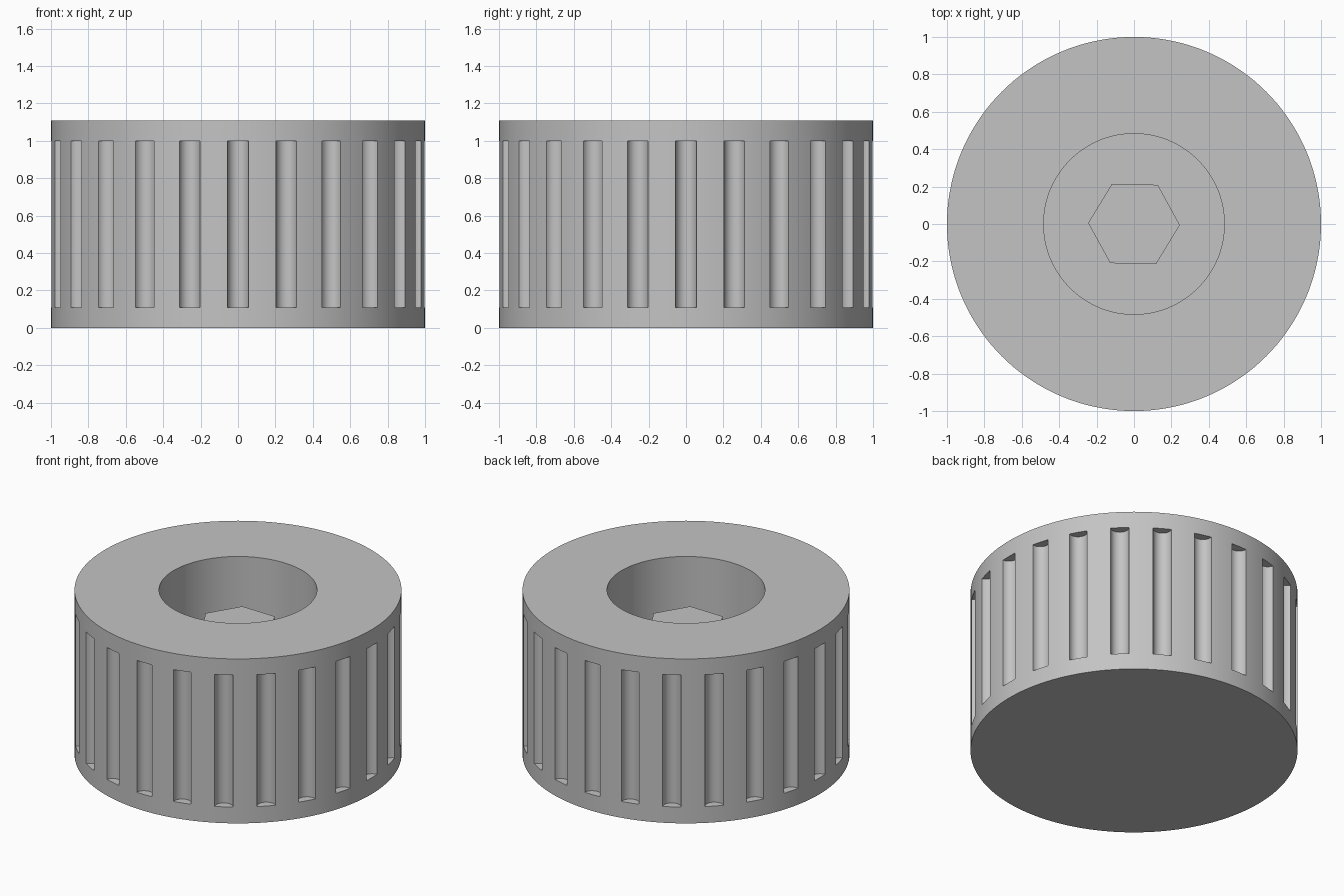
import bpy, bmesh, math
from mathutils import Matrix

if "Cube" in bpy.data.objects:
    bpy.data.objects.remove(bpy.data.objects["Cube"])

HEIGHT, FLOOR = 1.11, 0.11
BORE = 0.483
GROOVES, GROOVE_R = 24, 0.057
SEGMENTS = 144

grey = bpy.data.materials.new("light grey")
grey.diffuse_color = (0.55, 0.55, 0.55, 1)
grey.use_nodes = True
grey.node_tree.nodes["Principled BSDF"].inputs["Base Color"].default_value = grey.diffuse_color


def make_object(name, bm):
    bmesh.ops.recalc_face_normals(bm, faces=bm.faces)
    mesh = bpy.data.meshes.new(name)
    bm.to_mesh(mesh)
    bm.free()
    mesh.materials.append(grey)
    obj = bpy.data.objects.new(name, mesh)
    bpy.context.collection.objects.link(obj)
    return obj


def add_prism(bm, radius, z0, z1, sides, x=0, y=0, turn=0):
    place = Matrix.Translation((x, y, (z0 + z1) / 2)) @ Matrix.Rotation(turn, 4, 'Z')
    bmesh.ops.create_cone(bm, cap_ends=True, segments=sides, radius1=radius,
                          radius2=radius, depth=z1 - z0, matrix=place)


# Knob body: closed cup made of rings, capped below and at the bore floor
bm = bmesh.new()
rings = []
for r, z in [(1, 0), (1, HEIGHT), (BORE, HEIGHT), (BORE, FLOOR)]:
    rings.append([bm.verts.new((r * math.cos(a), r * math.sin(a), z))
                  for a in (2 * math.pi * i / SEGMENTS for i in range(SEGMENTS))])
for low, high in zip(rings, rings[1:]):
    for i in range(SEGMENTS):
        j = (i + 1) % SEGMENTS
        bm.faces.new((low[i], low[j], high[j], high[i]))
bm.faces.new(rings[0])
bm.faces.new(rings[-1])
body = make_object("knob_body", bm)

# Grip grooves: rods centred on the rim, cut out of the body
bm = bmesh.new()
for k in range(GROOVES):
    a = 2 * math.pi * k / GROOVES
    add_prism(bm, GROOVE_R, 0.11, 1.0, 24, math.cos(a), math.sin(a), a)
cutter = make_object("groove_cutter", bm)
cutter.hide_render = True

cut = body.modifiers.new("grooves", 'BOOLEAN')
cut.operation = 'DIFFERENCE'
cut.solver = 'EXACT'
cut.object = cutter
bpy.context.view_layer.objects.active = body
body.select_set(True)
bpy.ops.object.modifier_apply(modifier=cut.name)
bpy.data.objects.remove(cutter)
bpy.ops.object.shade_smooth_by_angle(angle=math.radians(30))

# Hexagonal post standing in the bore, turned very slightly
bm = bmesh.new()
add_prism(bm, 0.245, FLOOR - 0.02, 0.885, 6, turn=math.radians(-1.3) + math.pi / 2)
# put a corner on the x axis whichever way the prism starts
first = max(bm.verts, key=lambda v: v.co.x).co
fix = math.radians(-1.3) - math.atan2(first.y, first.x)
bmesh.ops.rotate(bm, verts=bm.verts, matrix=Matrix.Rotation(fix, 3, 'Z'))
make_object("hex_post", bm)
